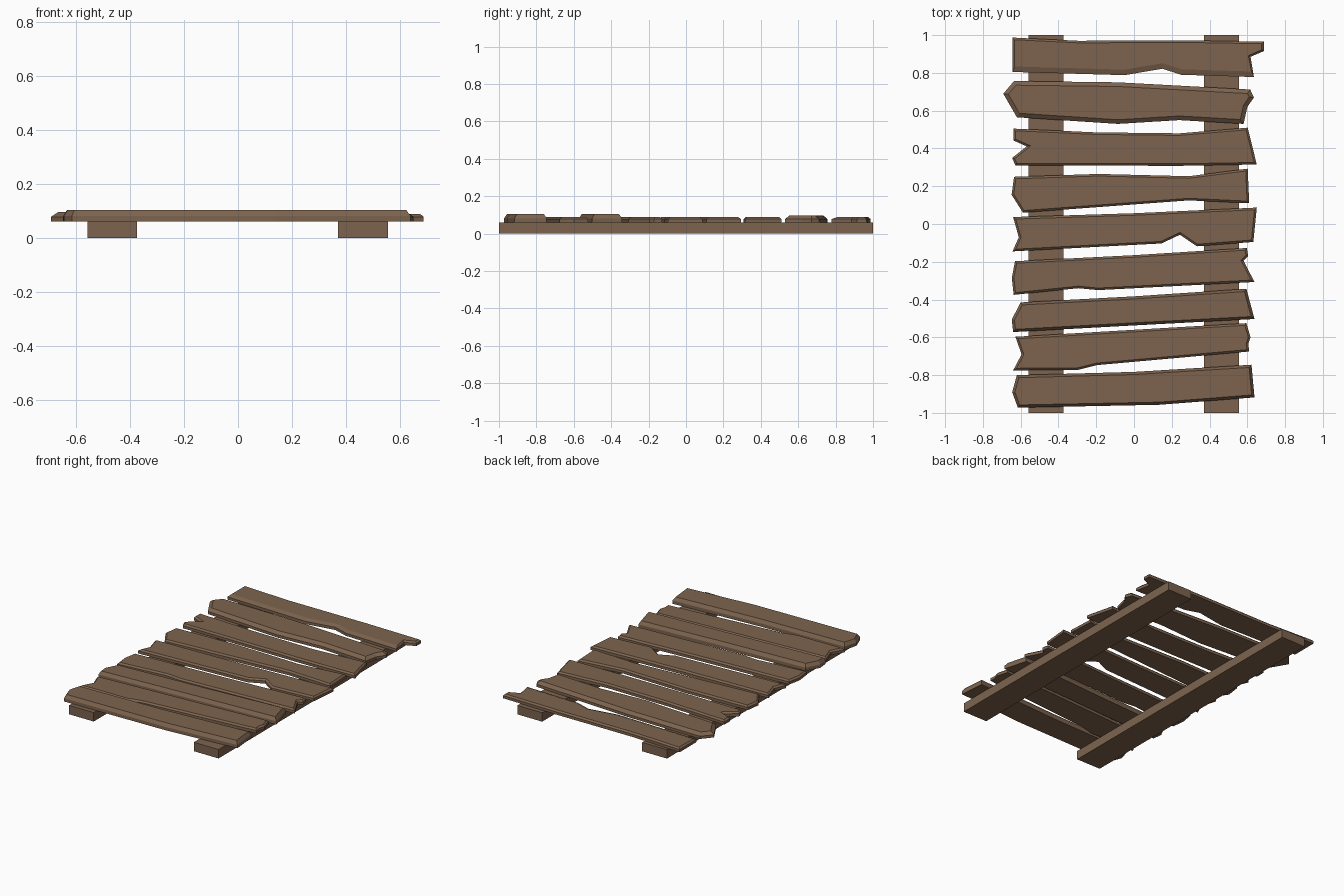
import bpy, bmesh
from mathutils import Vector

if "Cube" in bpy.data.objects:
    bpy.data.objects.remove(bpy.data.objects["Cube"])

wood = bpy.data.materials.new("weathered brown wood")
wood.diffuse_color = (0.205, 0.127, 0.077, 1)
wood.use_nodes = True
wood.node_tree.nodes["Principled BSDF"].inputs["Base Color"].default_value = wood.diffuse_color
BASE = 0.06  # top of the beams, underside of the planks


def finish(bm, name):
    bmesh.ops.recalc_face_normals(bm, faces=bm.faces[:])
    me = bpy.data.meshes.new(name)
    bm.to_mesh(me)
    bm.free()
    me.materials.append(wood)
    ob = bpy.data.objects.new(name, me)
    bpy.context.collection.objects.link(ob)
    return ob


def beam(name, x):
    bm = bmesh.new()
    bmesh.ops.create_cube(bm, size=1)
    for v in bm.verts:
        v.co = Vector((x + v.co.x * 0.184, v.co.y * 2, (v.co.z + 0.5) * BASE))
    finish(bm, name)


def plank(name, outline, top=0.088, wall=0.078, inset=0.011, low_cut=None):
    """Counter-clockwise outline, raised to a wall and closed by a chamfered top."""
    bm = bmesh.new()
    bottom = bm.faces.new([bm.verts.new((x, y, BASE)) for x, y in outline])
    res = bmesh.ops.extrude_face_region(bm, geom=[bottom], use_keep_orig=True)
    face = next(g for g in res["geom"] if isinstance(g, bmesh.types.BMFace))
    for v in face.verts:
        v.co.z = wall
    bmesh.ops.recalc_face_normals(bm, faces=bm.faces[:])
    bmesh.ops.inset_region(bm, faces=[face], thickness=inset, use_even_offset=True)
    for v in face.verts:
        v.co.z = top
        if low_cut and v.co.y < low_cut:  # wider worn chamfer on the front edge
            v.co.y += 0.018
    finish(bm, name)


# two supporting beams
beam("left_beam", -0.466)
beam("right_beam", 0.463)

# broken planks, front to back
plank("plank_1", [(-.62, -.80), (-.645, -.89), (-.615, -.972), (.135, -.957),
                  (.638, -.918), (.622, -.745), (0, -.783)], top=0.104, wall=0.082, inset=0.014)
plank("plank_2", [(-.628, -.597), (-.595, -.69), (-.64, -.775), (-.295, -.772), (-.195, -.747),
                  (.61, -.675), (.605, -.635), (.617, -.60), (.595, -.525), (0, -.56)])
plank("plank_3", [(-.60, -.415), (-.647, -.505), (-.64, -.572), (0, -.537),
                  (.638, -.503), (.595, -.343), (0, -.383)], top=0.104, wall=0.082, inset=0.014)
plank("plank_4", [(-.63, -.197), (-.647, -.285), (-.637, -.375), (-.295, -.34), (-.19, -.35),
                  (.638, -.307), (.58, -.195), (.605, -.17), (.597, -.127), (0, -.165)])
plank("plank_5", [(-.64, .037), (-.61, -.07), (-.643, -.145), (.145, -.103), (.243, -.057),
                  (.333, -.118), (.632, -.095), (.65, .087), (0, .057)])
plank("plank_6", [(-.635, .25), (-.648, .155), (-.588, .06), (.29, .125),
                  (.61, .11), (.602, .293), (.29, .253), (-.19, .265)])
plank("plank_7", [(-.638, .505), (-.638, .442), (-.568, .411), (-.645, .35), (-.628, .31),
                  (.24, .308), (.65, .315), (.602, .51), (.24, .48), (-.20, .485)])
plank("plank_8", [(-.635, .757), (-.692, .69), (-.62, .565), (-.085, .53), (.24, .55), (.58, .53),
                  (.60, .62), (.635, .67), (.615, .712), (-.085, .75)], top=0.096, inset=0.022)
plank("plank_9", [(-.643, .987), (-.643, .805), (-.05, .788), (.15, .822), (.25, .79), (.635, .778),
                  (.617, .885), (.687, .915), (.687, .965), (.30, .972), (-.295, .97)], low_cut=0.86)
